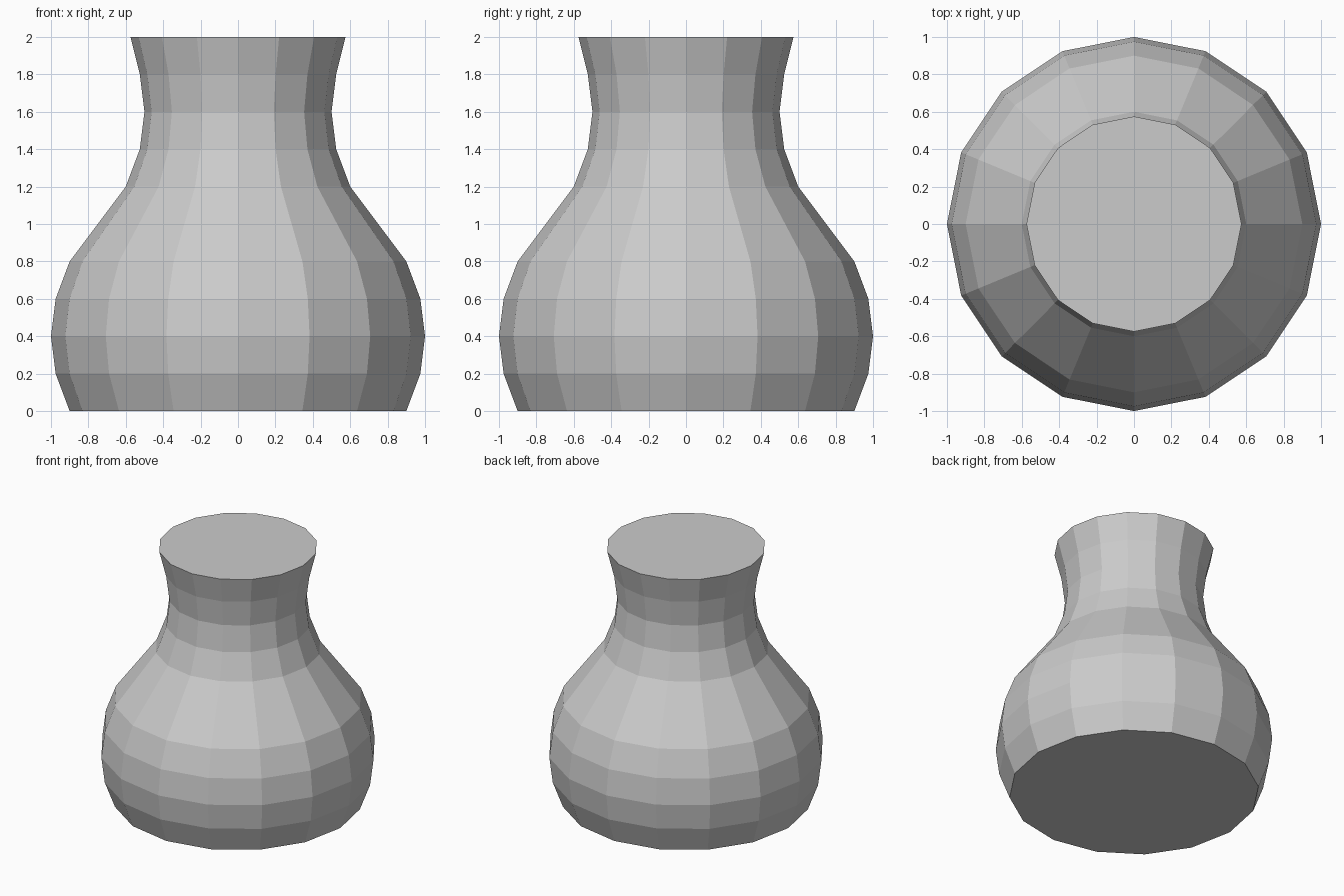
import bpy
import bmesh
from math import cos, sin, tau

cube = bpy.data.objects.get("Cube")
if cube:
    bpy.data.objects.remove(cube, do_unlink=True)

SIDES = 16
STEP = 0.2
# Radius of each ring, from the base up to the rim
RADII = [0.9, 0.975, 1.0, 0.975, 0.9, 0.75, 0.6, 0.525, 0.5, 0.525, 0.575]

# Plain grey clay
clay = bpy.data.materials.new("grey_clay")
clay.use_nodes = True
colour = (0.6, 0.6, 0.6, 1.0)
clay.diffuse_color = colour
clay.node_tree.nodes["Principled BSDF"].inputs["Base Color"].default_value = colour

# Faceted vase body: stacked rings joined by quads, closed at both ends
bm = bmesh.new()
rings = []
for level, radius in enumerate(RADII):
    angles = [tau * i / SIDES for i in range(SIDES)]
    rings.append([bm.verts.new((radius * cos(a), radius * sin(a), level * STEP))
                  for a in angles])
for low, high in zip(rings, rings[1:]):
    for i in range(SIDES):
        j = (i + 1) % SIDES
        bm.faces.new((low[i], low[j], high[j], high[i]))
bm.faces.new(list(reversed(rings[0])))
bm.faces.new(rings[-1])

mesh = bpy.data.meshes.new("vase_body")
bm.to_mesh(mesh)
bm.free()
mesh.materials.append(clay)
vase = bpy.data.objects.new("vase_body", mesh)
bpy.context.collection.objects.link(vase)
